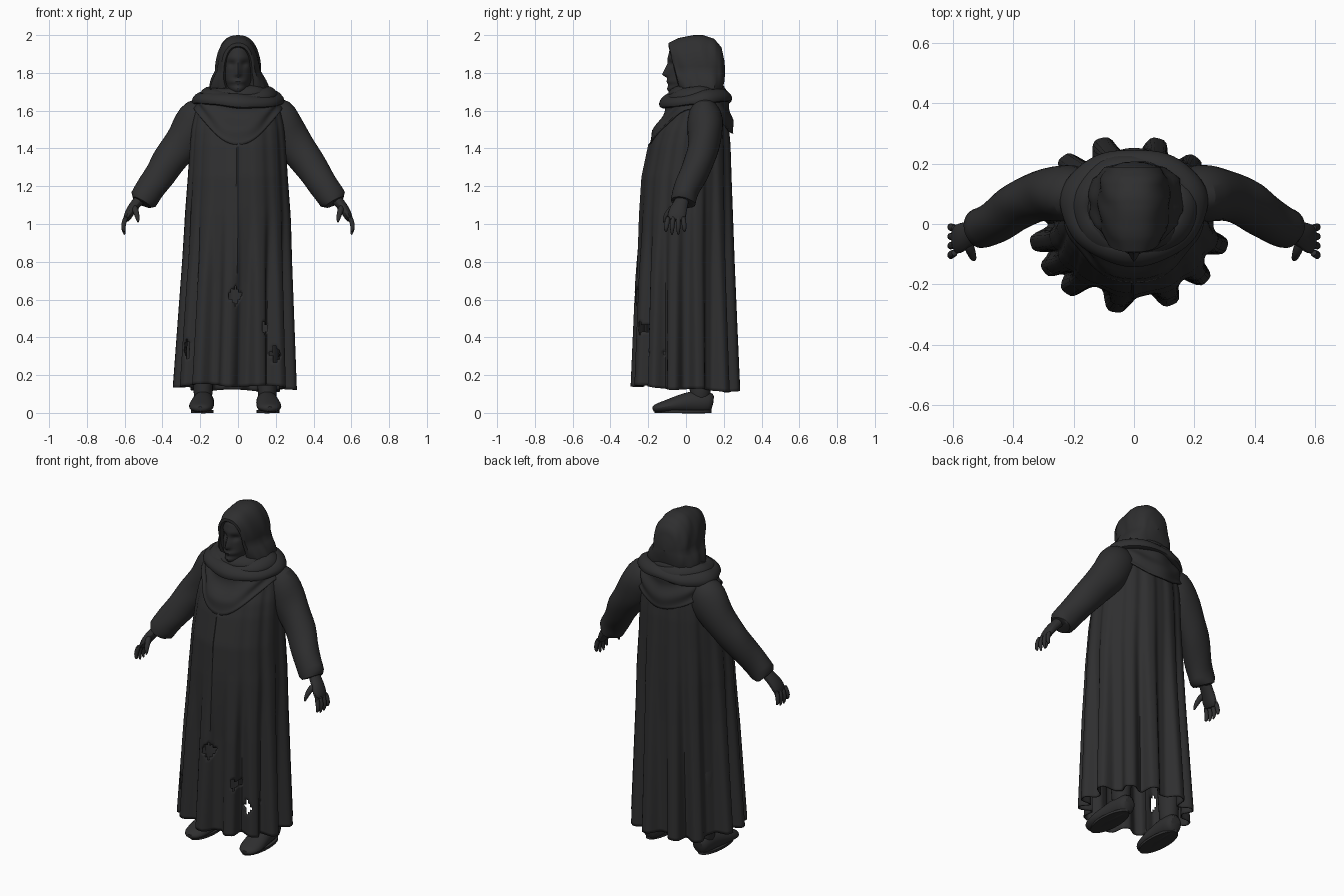
import bpy, bmesh, math
from math import sin, cos, pi, exp
from mathutils import Vector

cube = bpy.data.objects.get("Cube")
if cube:
    bpy.data.objects.remove(cube, do_unlink=True)

charcoal = bpy.data.materials.new("charcoal_cloth")
charcoal.use_nodes = True
tone = (0.028, 0.028, 0.029, 1)
charcoal.diffuse_color = tone
charcoal.node_tree.nodes["Principled BSDF"].inputs["Base Color"].default_value = tone


def keyed(keys, t):
    """Interpolate rows of (t, values...) at t."""
    if t <= keys[0][0]:
        return keys[0][1:]
    for a, b in zip(keys, keys[1:]):
        if t <= b[0]:
            f = (t - a[0]) / (b[0] - a[0])
            return tuple(p + (q - p) * f for p, q in zip(a[1:], b[1:]))
    return keys[-1][1:]


def loft(name, rings, caps=False, loop=False, tear=None, thick=0, subdiv=0):
    """Skin a list of closed rings of points."""
    bm = bmesh.new()
    rows = [[bm.verts.new(p) for p in ring] for ring in rings]
    n = len(rows[0])
    pairs = list(zip(rows, rows[1:])) + ([(rows[-1], rows[0])] if loop else [])
    for a, b in pairs:
        for i in range(n):
            j = (i + 1) % n
            bm.faces.new((a[i], a[j], b[j], b[i]))
    if caps:
        bm.faces.new(rows[0])
        bm.faces.new(rows[-1])
    bmesh.ops.recalc_face_normals(bm, faces=bm.faces[:])
    if tear:
        holes = [f for f in bm.faces if tear(f.calc_center_median())]
        bmesh.ops.delete(bm, geom=holes, context='FACES')
    mesh = bpy.data.meshes.new(name)
    bm.to_mesh(mesh)
    bm.free()
    mesh.materials.append(charcoal)
    obj = bpy.data.objects.new(name, mesh)
    bpy.context.collection.objects.link(obj)
    if thick:
        obj.modifiers.new("thickness", 'SOLIDIFY').thickness = thick
    if subdiv:
        obj.modifiers.new("smooth", 'SUBSURF').levels = subdiv
        obj.modifiers["smooth"].render_levels = subdiv
    bpy.ops.object.select_all(action='DESELECT')
    obj.select_set(True)
    bpy.context.view_layer.objects.active = obj
    bpy.ops.object.shade_smooth_by_angle(angle=math.radians(45))


def angles(n):
    return [2 * pi * i / n for i in range(n)]


def tube(name, path, ref=(0, 1, 0), sides=12, ripple=0):
    """Capped tube through rows of (x, y, z, radius, radius along ref)."""
    pts = [Vector(p[:3]) for p in path]
    rings = []
    for i, p in enumerate(path):
        t = (pts[min(i + 1, len(pts) - 1)] - pts[max(i - 1, 0)]).normalized()
        b = Vector(ref)
        b = (b - t * b.dot(t)).normalized()
        s = t.cross(b)
        rings.append([pts[i] + (s * cos(a) * p[3] + b * sin(a) * p[4])
                      * (1 + ripple * sin(3 * a + 2.4 * i)) for a in angles(sides)])
    loft(name, rings, caps=True, subdiv=1)


# Robe: half width, front y, back y, pleat depth by height
ROBE = [(0.12, .302, -.262, .262, .034), (0.8, .279, -.248, .247, .018),
        (1.05, .274, -.239, .244, .011), (1.25, .262, -.226, .240, .007),
        (1.42, .252, -.190, .235, .006), (1.5, .245, -.162, .228, .005),
        (1.56, .235, -.122, .217, .004), (1.6, .226, -.105, .21, .003),
        (1.67, .2, -.085, .195, .002), (1.74, .10, -.03, .15, 0)]
PLEATS = [math.radians(d) for d in
          (-15, -40, -65, -98, -129, -148, -167, 168, 131, 106, 73, 48, 15)]


def robe_point(a, z, off=0, pleats=True):
    hw, yf, yb, depth = keyed(ROBE, z)
    if pleats:
        gap = min(abs((a - p + pi) % (2 * pi) - pi) for p in PLEATS)
        fold = 2 * exp(-(gap / 0.15) ** 4) - 1
        belly = max(0, -sin(a)) * min(1, max(0, (z - 0.7) / 0.4))
        off += depth * fold * (1 - 0.75 * belly)
        seam = (a - 1.5 * pi) % (2 * pi)
        if z < 1.42 and seam < 0.6:
            off += 0.010 * exp(-seam * 7)
    shift = -0.018 * max(0, 1 - z)
    return Vector((shift + (hw + off) * cos(a),
                   (yf + yb) / 2 + ((yb - yf) / 2 + off) * sin(a), z))


def hem(a):
    return 0.131 + 0.007 * sin(5 * a) - 0.006 * cos(a) - 0.014 * sin(a)


TEARS = [(-.015, .62, .038, .05), (.14, .45, .016, .04), (.20, .31, .03, .05),
         (-.27, .34, .02, .06)]


def torn(c):
    return c.y < -0.1 and any(abs(c.x - x) / w + abs(c.z - z) / h < 1 for x, z, w, h in TEARS)


ROWS = 90
loft("robe", [[robe_point(a, hem(a) + (1.74 - hem(a)) * v / ROWS) for a in angles(180)]
              for v in range(ROWS + 1)], tear=torn, thick=0.006)


# Draped scarf over chest and back, pointed in front
def drape_point(a, v):
    front, back = max(0, -sin(a)), max(0, sin(a))
    low = 1.61 - 0.19 * front ** 3 - 0.13 * back ** 2
    z = 1.72 + (low - 1.72) * v
    off = 0.013 + 0.010 * back + 0.006 * sin(v * 13 + 1.5 * cos(2 * a)) + 0.003 * sin(9 * a)
    return robe_point(a, z, off, False)


loft("scarf_drape", [[drape_point(a, v / 20) for a in angles(72)] for v in range(21)],
     thick=0.008)


# Rolled folds of the scarf around the neck
def scarf_roll(name, hw, hy, cy, z, tilt, r, phase):
    rings = []
    for a in angles(56):
        rr = r * (1 + 0.14 * sin(3 * a + phase) + 0.06 * sin(7 * a))
        ring = []
        for b in angles(12):
            out = rr * cos(b)
            ring.append(((hw + out) * cos(a), cy + (hy + out) * sin(a),
                         z + tilt * sin(a) + 0.008 * sin(2 * a + phase)
                         + rr * (0.85 * sin(b) - 0.4 * cos(b))))
        rings.append(ring)
    loft(name, rings, loop=True)


scarf_roll("scarf_roll_outer", .208, .158, .058, 1.664, .012, .036, 0)
scarf_roll("scarf_roll_middle", .172, .138, .055, 1.685, .014, .036, 2)
scarf_roll("scarf_roll_inner", .138, .118, .055, 1.703, .014, .034, 4)

# Hood: rings from the face opening to the back of the head
HOOD = [(0, .064, .115, -.03, .25), (1, .074, .130, -.060, .25), (2, .088, .148, -.056, .25),
        (3, .108, .174, -.015, .15), (4, .118, .190, .04, 0), (5, .120, .190, .09, 0),
        (6, .113, .170, .15, 0), (7, .085, .125, .188, 0), (8, .035, .05, .204, 0)]


def hood_point(a, t):
    w, h, y, lean = keyed(HOOD, t)
    crease = 1 + 0.028 * sin(3.4 * t + 5 * sin(a) + 2 * cos(a)) * min(1, t / 2)
    z = 1.81 + h * sin(a)
    flare = 1 + (1.5 + 3.5 * min(1, t / 3)) * max(0, 1.81 - z)
    across = math.copysign(abs(cos(a)) ** 0.8, cos(a))
    return (w * across * crease * flare + 0.08 * max(0, 1.80 - z), y - lean * (z - 1.81), z)


loft("hood", [[hood_point(a, i / 3) for a in angles(48)] for i in range(25)]
     + [[(0.001 * cos(a), .207, 1.81 + 0.001 * sin(a)) for a in angles(48)]])

# Face: half width and front y by height, with nose and eye sockets
FACE = [(1.66, .045, -.03), (1.695, .045, -.088), (1.715, .058, -.102), (1.735, .066, -.093),
        (1.755, .072, -.104), (1.775, .077, -.096), (1.85, .082, -.088), (1.88, .082, -.097),
        (1.93, .072, -.085), (1.965, .04, -.045)]
NOSE = [(1.772, 0), (1.79, .034), (1.86, .006), (1.88, 0)]


def face_point(a, z):
    hw, yf = keyed(FACE, z)
    x, y = hw * cos(a), .03 + (.03 - yf) * sin(a)
    if sin(a) < 0:
        y -= keyed(NOSE, z)[0] * exp(-(x / .014) ** 2)
        y += .014 * exp(-((abs(x) - .033) / .016) ** 2 - ((z - 1.845) / .014) ** 2)
    return (x, y, z)


loft("face", [[face_point(a, 1.66 + .305 * i / 32) for a in angles(48)] for i in range(33)],
     caps=True)

# Arms and legs on both sides
for side, s, foot_x in (("left", 1, .155), ("right", -1, -.185)):
    def flip(rows):
        return [(s * r[0],) + tuple(r[1:]) for r in rows]

    tube(side + "_sleeve", flip([
        (.13, .09, 1.63, .06, .06), (.195, .10, 1.58, .116, .095), (.235, .102, 1.515, .115, .098),
        (.275, .100, 1.45, .106, .090), (.325, .088, 1.388, .095, .082),
        (.372, .070, 1.328, .092, .080), (.412, .040, 1.262, .083, .077),
        (.452, .010, 1.205, .080, .072), (.487, -.008, 1.155, .076, .068),
        (.516, -.018, 1.105, .083, .069), (.513, -.017, 1.110, .070, .060),
        (.46, .010, 1.19, .05, .05)]), sides=16, ripple=.05)

    tube(side + "_hand", flip([
        (.48, .0, 1.18, .034, .036), (.525, -.02, 1.125, .030, .036), (.560, -.038, 1.085, .028, .048),
        (.582, -.05, 1.045, .025, .054), (.596, -.054, 1.012, .015, .048)]), sides=10)
    for i, name in enumerate(("index", "middle", "ring", "little")):
        y, spread = -.095 + .027 * i, -.012 + .006 * i
        tip = .940 + (.018 if i in (0, 3) else 0)
        tube(f"{side}_{name}_finger", flip([
            (.590, y, 1.045, .015, .015), (.607, y + spread * .5, 1.0, .014, .014),
            (.607, y + spread, .97, .012, .012), (.599, y + spread, tip, .005, .005)]), sides=8)
    tube(side + "_thumb", flip([
        (.550, -.06, 1.095, .020, .020), (.540, -.092, 1.065, .017, .017),
        (.532, -.112, 1.035, .013, .013), (.528, -.12, 1.006, .005, .005)]), sides=8)

    # Legs and shoes, toes turned slightly out
    tube(side + "_leg", [(foot_x, .075, z, r, r * 1.1) for z, r in
                         ((.04, .05), (.12, .052), (.2, .058), (.4, .07), (.6, .075))])
    tube(side + "_shoe", [(foot_x + s * out, y, z, h, w) for y, z, w, h, out in (
        (.145, .05, .035, .045, -.005), (.125, .055, .054, .06, -.005),
        (.06, .058, .060, .065, -.002), (0, .052, .062, .058, .002), (-.07, .040, .070, .043, .008),
        (-.125, .030, .066, .031, .012), (-.16, .024, .050, .024, .014),
        (-.178, .020, .025, .014, .014))], ref=(1, 0, 0))
    loft(side + "_sole", [[(foot_x + s * .004 + .060 * cos(a), -.016 + .150 * sin(a), z)
                           for a in angles(28)] for z in (0, .014)], caps=True)
